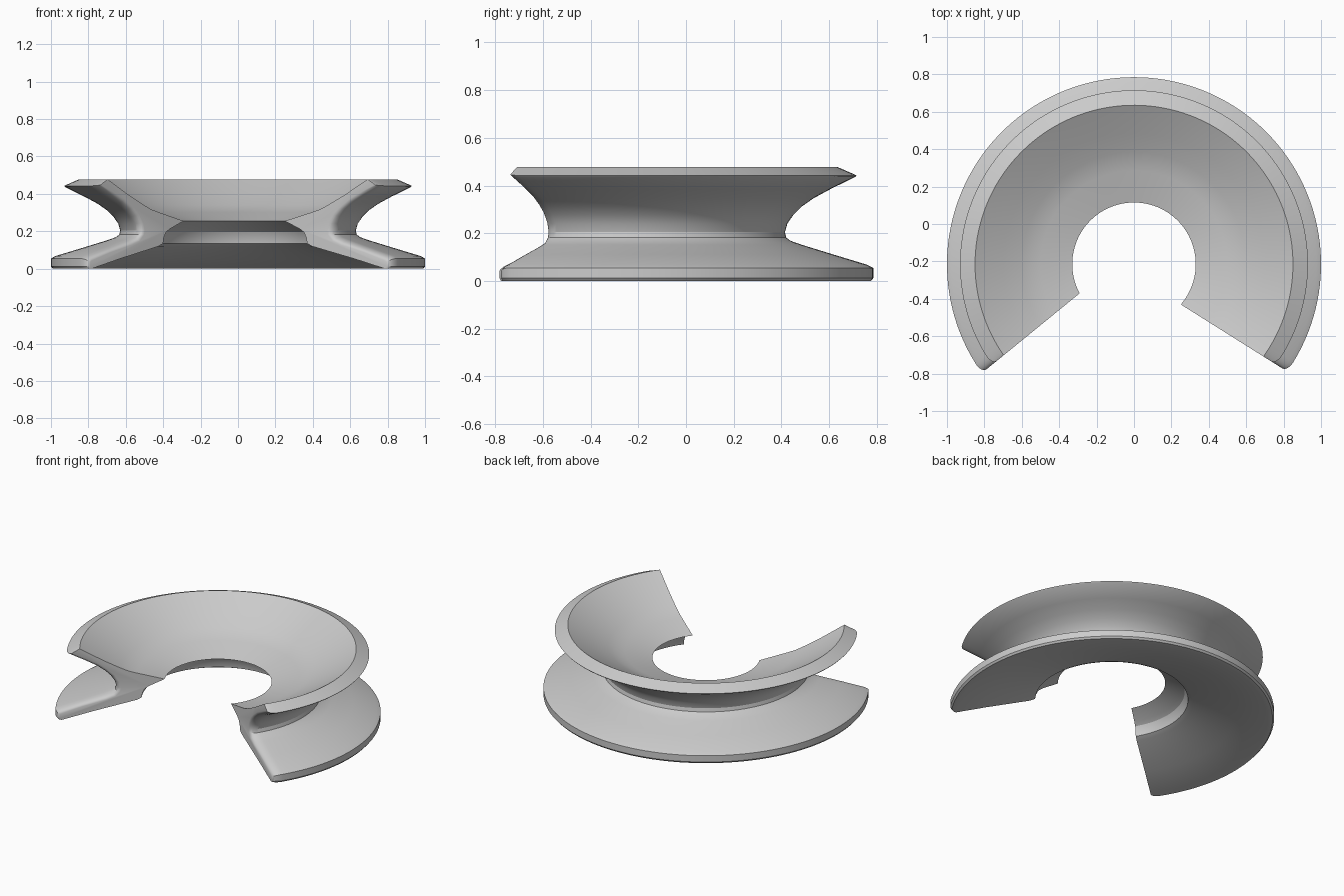
import bpy
import bmesh
from math import asin, cos, sin, sqrt, radians

cube = bpy.data.objects.get("Cube")
if cube:
    bpy.data.objects.remove(cube, do_unlink=True)

CENTRE_Y = -0.215
ROUND = 0.06          # length of the rounded edge at each cut end
STEPS = 96

# Outer groove, bottom to top: radius, height, then inset at the rounded ends
outer = [
    (0.99, 0.0, -0.03, 0), (1.0, 0.012, -0.03, 0), (1.0, 0.055, -0.03, -0.02),
    (0.975, 0.068, -0.015, -0.025), (0.83, 0.112, 0, -0.025),
    (0.70, 0.152, -0.015, -0.025), (0.655, 0.168, -0.025, -0.02),
    (0.635, 0.182, -0.035, 0), (0.63, 0.205, -0.035, 0),
    (0.64, 0.24, -0.035, 0.005), (0.665, 0.277, -0.03, 0.015),
    (0.70, 0.312, -0.02, 0.02), (0.75, 0.347, -0.015, 0.025),
    (0.82, 0.385, -0.01, 0.025), (0.925, 0.437, -0.03, 0.012),
    (0.93, 0.443, -0.03, 0.005),
]
# Bowl, inner lip and hollow underside
inner = [
    (0.85, 0.478), (0.70, 0.391), (0.60, 0.34), (0.55, 0.317), (0.50, 0.302),
    (0.33, 0.255), (0.425, 0.212), (0.45, 0.195), (0.465, 0.165),
    (0.47, 0.135), (0.50, 0.12), (0.77, 0.052), (0.96, 0.0),
]
profile = outer + [(r, z, 0, 0) for r, z in inner]


# The cuts are straight lines that just miss the axis
def right_cut(r):
    return radians(-32.2) - asin(0.0487 / r)


def left_cut(r):
    return radians(219.2) - asin(0.063 / r)


def ring(bm, place, inset=0.0):
    verts = []
    for r, z, dr, dz in profile:
        r, z = r + dr * inset, z + dz * inset
        a = place(r)
        verts.append(bm.verts.new((r * cos(a), r * sin(a) + CENTRE_Y, z)))
    return verts


def sweep_angle(t):
    return lambda r: ((1 - t) * (right_cut(r) + ROUND / r)
                      + t * (left_cut(r) - ROUND / r))


bm = bmesh.new()
fractions = [0, 0.05, 0.15, 0.3, 0.5, 0.75]
insets = [1 - sqrt(1 - (1 - f) ** 2) for f in fractions]
ends = list(zip(fractions, insets))

# Rounded end, main sweep, rounded end
rings = [ring(bm, lambda r, f=f: right_cut(r) + f * ROUND / r, i) for f, i in ends]
rings += [ring(bm, sweep_angle(k / STEPS)) for k in range(STEPS + 1)]
rings += [ring(bm, lambda r, f=f: left_cut(r) - f * ROUND / r, i)
          for f, i in reversed(ends)]

count = len(profile)
for a, b in zip(rings, rings[1:]):
    for j in range(count):
        k = (j + 1) % count
        bm.faces.new((a[j], a[k], b[k], b[j]))

# Flat end faces
bm.faces.new(rings[0])
bm.faces.new(rings[-1][::-1])
bmesh.ops.recalc_face_normals(bm, faces=bm.faces)

mesh = bpy.data.meshes.new("grooved_ring")
bm.to_mesh(mesh)
bm.free()
body = bpy.data.objects.new("grooved_ring", mesh)
bpy.context.collection.objects.link(body)

bpy.ops.object.select_all(action='DESELECT')
body.select_set(True)
bpy.context.view_layer.objects.active = body
bpy.ops.object.shade_smooth_by_angle(angle=radians(28))
